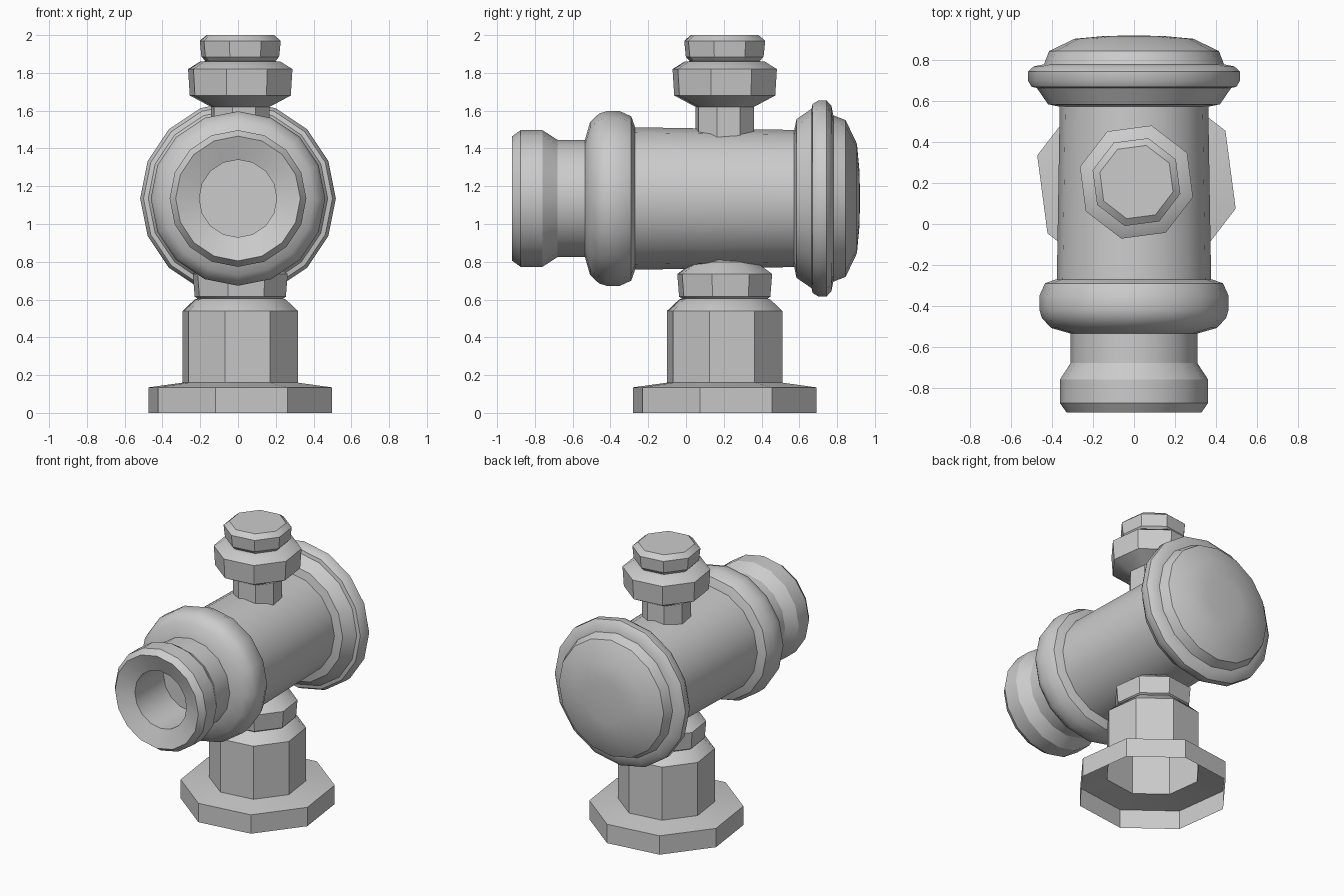
import bpy, bmesh, math
from mathutils import Matrix

if "Cube" in bpy.data.objects:
    bpy.data.objects.remove(bpy.data.objects["Cube"])


def lathe(name, profile, sides, matrix, phase=0.0):
    """Revolve (radius, height) points about local z; radius 0 makes a pole."""
    bm = bmesh.new()
    rings = []
    for r, h in profile:
        if r == 0:
            rings.append([bm.verts.new((0, 0, h))] * sides)
        else:
            rings.append([bm.verts.new((r * math.cos(phase + math.tau * i / sides),
                                        r * math.sin(phase + math.tau * i / sides), h))
                          for i in range(sides)])
    for a, b in zip(rings, rings[1:]):
        for i in range(sides):
            j = (i + 1) % sides
            corners = list(dict.fromkeys((a[i], a[j], b[j], b[i])))
            bm.faces.new(corners)
    bm.transform(matrix)
    bmesh.ops.recalc_face_normals(bm, faces=bm.faces)
    mesh = bpy.data.meshes.new(name)
    bm.to_mesh(mesh)
    bm.free()
    obj = bpy.data.objects.new(name, mesh)
    bpy.context.collection.objects.link(obj)
    bpy.ops.object.select_all(action='DESELECT')
    obj.select_set(True)
    bpy.context.view_layer.objects.active = obj
    bpy.ops.object.shade_smooth_by_angle(angle=math.radians(32))
    return obj


# Upright parts share one octagonal axis; the barrel lies along y
upright = Matrix.Translation((0.012, 0.205, 0))
along_y = Matrix.Translation((0, 0, 1.135)) @ Matrix.Rotation(-math.pi / 2, 4, 'X')
turn = math.radians(30)

# Hollow foot, column and collar, open underneath
lathe("pedestal", [(.502, 0), (.502, .135), (.316, .16), (.316, .54), (.25, .60),
                   (.235, .605), (.25, .615), (.26, .735), (.205, .775), (.16, .80),
                   (.16, .90)], 8, upright, turn)

# Neck, collar and knob on top
lathe("top_knob", [(.16, 1.40), (.16, 1.62), (.277, 1.68), (.286, 1.82), (.22, 1.86),
                   (.19, 1.862), (.213, 1.885), (.222, 1.97), (.185, 2.0), (0, 2.0)],
      8, upright, turn)

# Barrel with bored nozzle, bulging ring, flange and domed end
lathe("barrel", [(0, -.55), (.205, -.55), (.205, -.875), (.33, -.92), (.362, -.875),
                 (.362, -.76), (.31, -.68), (.31, -.535), (.405, -.508), (.45, -.46),
                 (.462, -.42), (.462, -.35), (.435, -.29), (.385, -.272), (.377, -.27),
                 (.363, .573), (.42, .585), (.475, .665), (.50, .67), (.518, .70),
                 (.518, .745), (.49, .77), (.44, .78), (.415, .845), (.29, .905),
                 (.15, .918), (0, .922)], 16, along_y)
